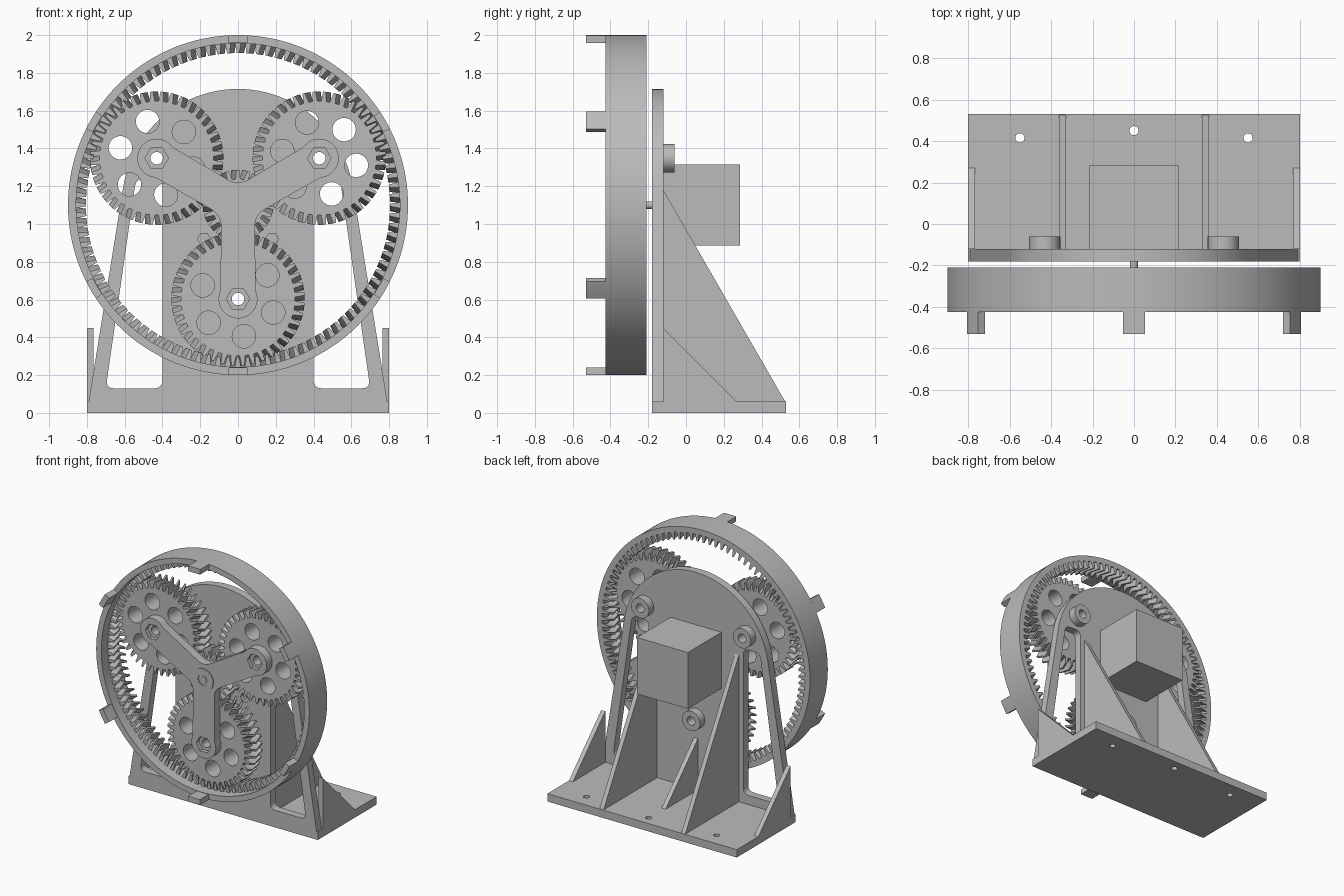
import bpy, bmesh
from math import pi, sin, cos, atan2, radians, hypot
from mathutils import Vector

cube = bpy.data.objects.get("Cube")
if cube:
    bpy.data.objects.remove(cube)

grey = bpy.data.materials.new("plain grey")
grey.use_nodes = True
grey.diffuse_color = (0.5, 0.5, 0.5, 1)
grey.node_tree.nodes["Principled BSDF"].inputs["Base Color"].default_value = grey.diffuse_color

CX = (0.0, 1.1)                      # main gear axis in x, z
ARMS = [radians(d) for d in (30, 150, 270)]
ORBIT = 0.497


def polar(c, r, a):
    return (c[0] + r * cos(a), c[1] + r * sin(a))


def circle(c, r, n=32, start=0.0):
    return [polar(c, r, start + 2 * pi * i / n) for i in range(n)]


def rect(u0, u1, v0, v1):
    return [(u0, v0), (u1, v0), (u1, v1), (u0, v1)]


def fillet(p, q, s, r, n=6):
    """Round the corner q between p and s."""
    p, q, s = Vector(p), Vector(q), Vector(s)
    a, b = q + (p - q).normalized() * r, q + (s - q).normalized() * r
    ts = [i / n for i in range(n + 1)]
    return [tuple(a * (1 - t) ** 2 + q * (2 * t * (1 - t)) + b * t * t) for t in ts]


def rounded(pts, r):
    n = len(pts)
    return [v for i in range(n) for v in fillet(pts[i - 1], pts[i], pts[(i + 1) % n], r)]


def teeth(c, n, root, tip, phase):
    """Outline of a gear; each tooth tapers from root to tip."""
    pitch, pts = 2 * pi / n, []
    for i in range(n):
        for k, r in ((-0.29, root), (-0.13, tip), (0.13, tip), (0.29, root)):
            pts.append(polar(c, r, phase + (i + k) * pitch))
    return pts


def finish(name, bm):
    mesh = bpy.data.meshes.new(name)
    bmesh.ops.recalc_face_normals(bm, faces=bm.faces)
    bm.to_mesh(mesh)
    bm.free()
    mesh.materials.append(grey)
    mesh.shade_smooth()
    mesh.set_sharp_from_angle(angle=radians(25))
    obj = bpy.data.objects.new(name, mesh)
    bpy.context.collection.objects.link(obj)
    return obj


def extrude(loops, a, b):
    """Fill nested outlines and extrude them along w from a to b."""
    curve = bpy.data.curves.new("outline", 'CURVE')
    curve.dimensions, curve.fill_mode, curve.extrude = '2D', 'BOTH', (b - a) / 2
    for loop in loops:
        sp = curve.splines.new('POLY')
        sp.points.add(len(loop) - 1)
        for pt, (u, v) in zip(sp.points, loop):
            pt.co = (u, v, 0, 1)
        sp.use_cyclic_u = True
    tmp = bpy.data.objects.new("outline", curve)
    mesh = bpy.data.meshes.new_from_object(tmp)
    bm = bmesh.new()
    bm.from_mesh(mesh)
    bmesh.ops.remove_doubles(bm, verts=bm.verts, dist=1e-5)
    for v in bm.verts:
        v.co.z += (a + b) / 2
    bpy.data.objects.remove(tmp)
    bpy.data.curves.remove(curve)
    bpy.data.meshes.remove(mesh)
    return bm


def solid(name, loops, a, b, axis='y'):
    bm = extrude(loops, a, b)
    for v in bm.verts:
        u, t, w = v.co
        v.co = {'x': (w, u, t), 'y': (u, w, t), 'z': (u, t, w)}[axis]
    return finish(name, bm)


def herringbone(name, loops, c, a, b, twist, r_min, r_max):
    """Gear with V-shaped teeth: one twisted half, mirrored at mid depth."""
    half = (b - a) / 2
    bm = extrude(loops, -half, 0)
    mid = [f for f in bm.faces if all(abs(v.co.z) < 1e-5 for v in f.verts)]
    bmesh.ops.delete(bm, geom=mid, context='FACES_ONLY')
    for v in bm.verts:
        du, dv, w = v.co.x - c[0], v.co.y - c[1], v.co.z
        r, ang = hypot(du, dv), atan2(dv, du)
        if r_min < r < r_max:
            ang += twist * (1 + w / half)
        u, t = polar(c, r, ang)
        v.co = (u, w, t)
    obj = finish(name, bm)
    obj.location.y = (a + b) / 2
    mod = obj.modifiers.new("Mirror", 'MIRROR')
    mod.use_axis = (False, True, False)
    return obj


# Gear train
BACK, FACE, RIM = -0.21, -0.35, -0.425
TW = radians(-4.5)
herringbone("ring_gear", [circle(CX, 0.9, 200), teeth(CX, 100, 0.857, 0.805, 0)],
            CX, FACE, BACK, TW * 0.4, 0.7, 0.88)
solid("ring_lip", [circle(CX, 0.9, 200), circle(CX, 0.857, 200)], RIM, FACE)
herringbone("sun_gear", [teeth(CX, 20, 0.138, 0.187, 0), circle(CX, 0.02)],
            CX, FACE, BACK, -TW * 2, 0.1, 1)
axles = [polar(CX, ORBIT, a) for a in ARMS]
for i, (c, ang, hole) in enumerate(zip(axles, ARMS, (49, 44, 39))):
    step = 2 * pi / 100
    phase = ang + 2.5 * (round(ang / step) * step - ang) + pi / 40
    holes = [circle(h, 0.062) for h in circle(c, 0.2, 6, radians(hole))]
    herringbone(f"planet_gear_{i + 1}",
                [teeth(c, 40, 0.302, 0.353, phase), circle(c, 0.033)] + holes,
                c, FACE, BACK, TW, 0.28, 1)

# Tabs on the front of the ring
for i in range(6):
    a, w = radians(30 + 60 * i), 0.058
    outer = [polar(CX, 0.9, a + w * k / 4) for k in range(-4, 5)]
    inner = [polar(CX, 0.86, a - w * k / 4) for k in range(-4, 5)]
    solid(f"ring_tab_{i + 1}", [outer + inner], -0.53, RIM)

# Three-armed carrier with nut pockets
outline = []
for a, c in zip(ARMS, axles):
    notch = polar(CX, 0.104, a - pi / 3)
    prev, here = polar(notch, 1, a - 2 * pi / 3), polar(notch, 1, a)
    outline += fillet(prev, notch, here, 0.06)
    outline += [polar(c, 0.103, a + radians(-116 + 232 * k / 24)) for k in range(25)]
solid("carrier_back", [outline] + [circle(c, 0.033) for c in axles], -0.385, FACE)
solid("carrier_front", [outline] + [circle(c, 0.062, 6) for c in axles], -0.415, -0.385)
solid("carrier_hub", [circle(CX, 0.085), circle(CX, 0.042)], -0.422, -0.41)
solid("hub_screw", [circle(CX, 0.03, 6)], -0.42, -0.41)

# Motor with shaft
solid("motor", [rect(-0.215, 0.215, 0.885, 1.315)], -0.12, 0.285)
solid("motor_shaft", [circle(CX, 0.02)], -0.36, -0.12)

# Back plate: a disc running tangent into a wide foot
P0, P1, FRONT = -0.18, -0.12, 0.615
t = radians(9.1)
plate = [(-0.8, 0), (0.8, 0)]
plate += [polar(CX, FRONT, t + (pi - 2 * t) * k / 48) for k in range(49)]
slot = rounded([(0.4, 0.13), (0.7, 0.13), (0.54, 1.24), (0.4, 1.24)], 0.045)
cuts = [slot, [(-u, v) for u, v in slot]]
cuts += [circle(c, 0.033) for c in axles]
cuts += [circle(c, 0.034, 6) for c in rect(-0.18, 0.18, 0.92, 1.28)]
solid("back_plate", [plate] + cuts, P0, P1)
for i, c in enumerate(axles):
    solid(f"axle_boss_{i + 1}", [circle(c, 0.075), circle(c, 0.033)], P1, -0.06)

# Base with bolt holes
bolts = [circle(c, 0.022) for c in ((-0.55, 0.415), (0, 0.45), (0.55, 0.415))]
solid("base", [rect(-0.8, 0.8, P0, 0.53)] + bolts, 0, 0.06, 'z')

# Gussets between base and back plate
big = [(P1, 0.05), (0.525, 0.05), (0.525, 0.06), (P1, 1.18)]
small = [(P1, 0.05), (0.28, 0.05), (0.27, 0.06), (P1, 0.45)]
for side, s in (("left", 1), ("right", -1)):
    for name, shape, x in (("tall_gusset", big, 0.345), ("end_gusset", small, 0.783)):
        solid(f"{side}_{name}", [shape], s * x - 0.017, s * x + 0.017, 'x')
solid("middle_gusset", [small], -0.017, 0.017, 'x')
